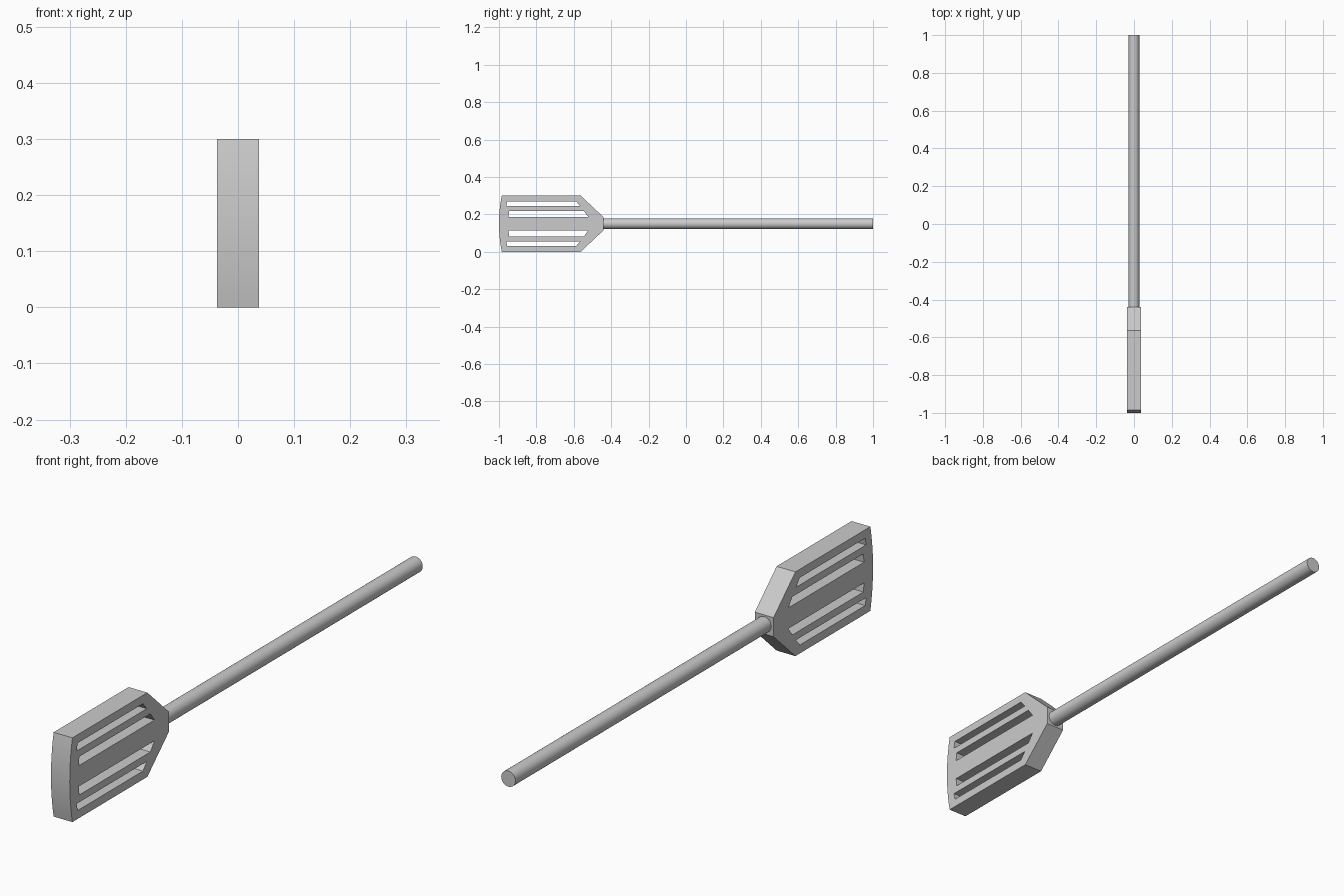
import bpy
from math import radians

if "Cube" in bpy.data.objects:
    bpy.data.objects.remove(bpy.data.objects["Cube"])

MID = 0.15       # height of the long axis
HALF = 0.037     # half thickness of the blade


def mirror(pts):
    return [(y, -z) for y, z in pts]


# Blade outline as (y, height from axis): curved front edge, tapered neck
steps = 12
front = []
for i in range(steps + 1):
    t = 1 - 2 * i / steps
    front.append((-1.0 + 0.015 * t * t, 0.15 * t))
upper = [(-0.44, 0.034), (-0.563, 0.15)]
outline = front + mirror(upper)[::-1] + upper

# Slots: outer and inner, slanted to follow the outline
slots = [
    [(-0.961, 0.094), (-0.566, 0.094), (-0.588, 0.12), (-0.956, 0.12)],
    [(-0.949, 0.037), (-0.523, 0.037), (-0.546, 0.068), (-0.946, 0.068)],
]
slots += [mirror(s) for s in slots]

# Blade: filled curve with holes, extruded across x
curve = bpy.data.curves.new("blade", 'CURVE')
curve.dimensions = '2D'
curve.fill_mode = 'BOTH'
curve.extrude = HALF
for loop in [outline] + slots:
    spline = curve.splines.new('POLY')
    spline.points.add(len(loop) - 1)
    for p, (y, z) in zip(spline.points, loop):
        p.co = (y, z, 0, 1)
    spline.use_cyclic_u = True
blade = bpy.data.objects.new("blade", curve)
bpy.context.collection.objects.link(blade)
blade.rotation_euler = (radians(90), 0, radians(90))
blade.location = (0, 0, MID)
bpy.context.view_layer.objects.active = blade
blade.select_set(True)
bpy.ops.object.convert(target='MESH')
bpy.ops.object.shade_smooth_by_angle(angle=radians(20))

# Handle: round rod running back from the neck
start, end = -0.445, 1.0
bpy.ops.mesh.primitive_cylinder_add(
    vertices=48, radius=0.028, depth=end - start,
    location=(0, (start + end) / 2, MID), rotation=(radians(90), 0, 0))
handle = bpy.context.object
handle.name = "handle"
bpy.ops.object.shade_smooth_by_angle(angle=radians(30))
